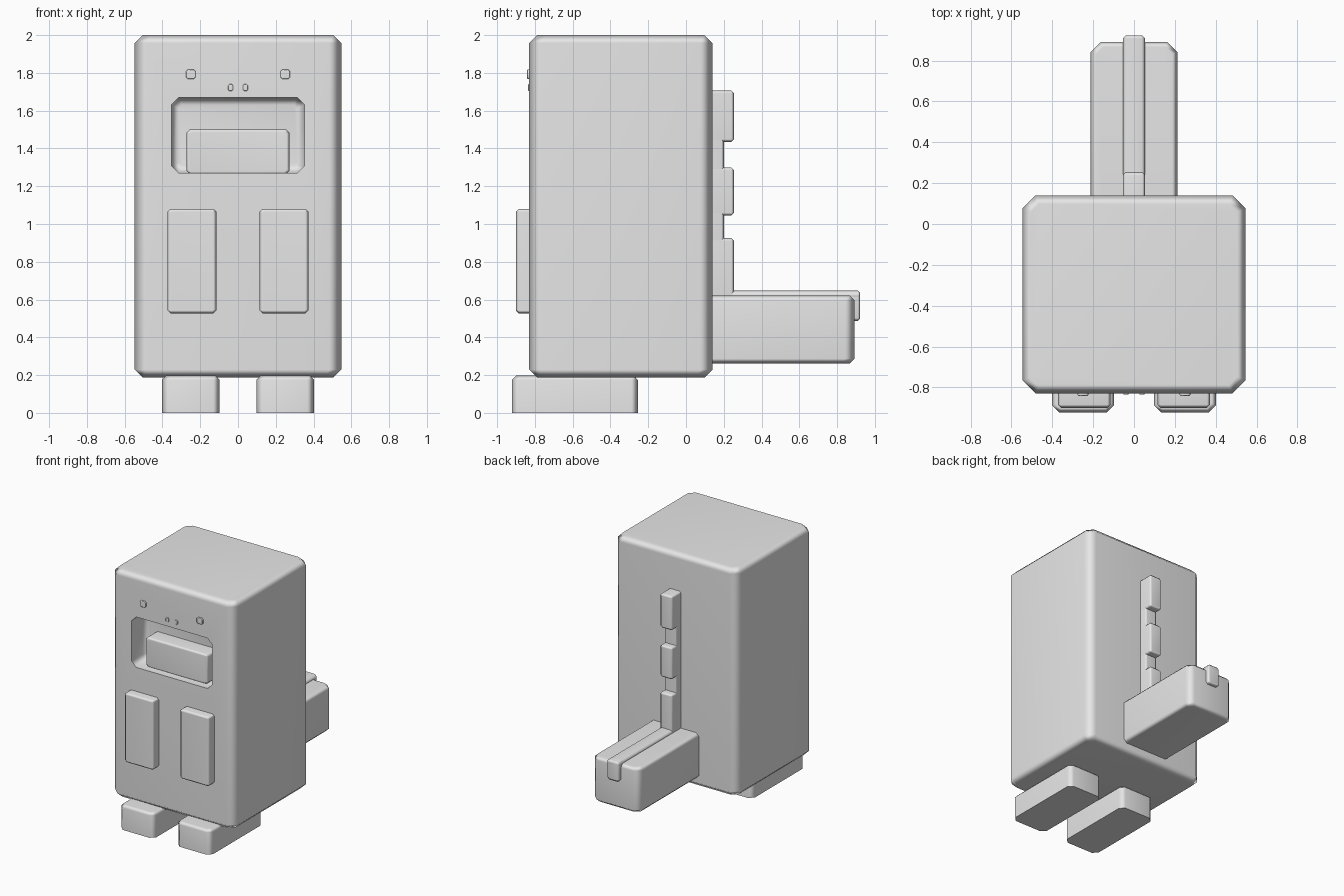
import bpy, bmesh, math

if "Cube" in bpy.data.objects:
    bpy.data.objects.remove(bpy.data.objects["Cube"])

grey = bpy.data.materials.new("light grey")
grey.diffuse_color = (0.8, 0.8, 0.8, 1)
grey.use_nodes = True
grey.node_tree.nodes["Principled BSDF"].inputs["Base Color"].default_value = grey.diffuse_color


def block(name, lo, hi, axis=2, corner=0.03, rim=0.02, ends=(True, True)):
    """Box whose edges along `axis` are chamfered by `corner`, and its end rims by `rim`."""
    bm = bmesh.new()
    bmesh.ops.create_cube(bm, size=1)
    for v in bm.verts:
        for i in range(3):
            v.co[i] = lo[i] if v.co[i] < 0 else hi[i]

    def chamfer(edges, r):
        bmesh.ops.bevel(bm, geom=edges, offset=r, offset_type='OFFSET',
                        segments=1, profile=0.5, affect='EDGES')

    chamfer([e for e in bm.edges
             if abs(e.verts[0].co[axis] - e.verts[1].co[axis]) > 1e-4], corner)
    levels = [c for c, use in ((lo[axis], ends[0]), (hi[axis], ends[1])) if use]
    chamfer([e for e in bm.edges if any(
        all(abs(v.co[axis] - c) < 1e-5 for v in e.verts) for c in levels)], rim)
    bmesh.ops.recalc_face_normals(bm, faces=bm.faces)
    me = bpy.data.meshes.new(name)
    bm.to_mesh(me)
    bm.free()
    me.materials.append(grey)
    ob = bpy.data.objects.new(name, me)
    bpy.context.collection.objects.link(ob)
    return ob


def smooth(ob):
    bpy.ops.object.select_all(action='DESELECT')
    ob.select_set(True)
    bpy.context.view_layer.objects.active = ob
    bpy.ops.object.shade_smooth_by_angle(angle=math.radians(60))
    ob.modifiers.new("flat centres", 'WEIGHTED_NORMAL').keep_sharp = True


parts = []

# body with the mouth hollow cut out of the front
body = block("body", (-.547, -.83, .187), (.547, .14, 2), corner=.065, rim=.042)
cutter = block("mouth_cutter", (-.353, -1.1, 1.27), (.353, -.65, 1.67),
               axis=1, corner=.04, rim=.04, ends=(False, True))
cut = body.modifiers.new("mouth", 'BOOLEAN')
cut.object = cutter
cut.operation = 'DIFFERENCE'
cut.solver = 'EXACT'
bpy.context.view_layer.objects.active = body
bpy.ops.object.modifier_apply(modifier=cut.name)
bpy.data.objects.remove(cutter)
parts.append(body)

# lower jaw inside the mouth
parts.append(block("jaw", (-.273, -.775, 1.262), (.273, -.63, 1.503),
                   axis=1, corner=.02, rim=.015, ends=(True, False)))

# paired parts
for side, s in (("left", -1), ("right", 1)):
    def pair(name, x0, x1, y0, y1, z0, z1, **kw):
        a, b = sorted((s * x0, s * x1))
        parts.append(block(side + "_" + name, (a, y0, z0), (b, y1, z1), **kw))

    front = dict(axis=1, ends=(True, False))
    pair("eye", .224, .276, -.842, -.8, 1.767, 1.817, corner=.01, rim=.004, **front)
    pair("nostril", .026, .052, -.836, -.8, 1.705, 1.74, corner=.006, rim=.003, **front)
    pair("arm", .115, .373, -.9, -.8, .527, 1.08, corner=.015, rim=.015, **front)
    pair("foot", .097, .402, -.922, -.255, 0, .197, corner=.035, rim=.022,
         ends=(False, True))

# tail
parts.append(block("tail", (-.212, .08, .262), (.212, .892, .622), corner=.05, rim=.025))

# ridge along the tail, folding over its tip
parts.append(block("tail_ridge", (-.053, .1, .6), (.053, .922, .647),
                   axis=1, corner=.015, rim=.012, ends=(False, True)))
parts.append(block("tail_ridge_tip", (-.053, .86, .487), (.053, .922, .647),
                   axis=1, corner=.015, rim=.012, ends=(False, True)))

# back ridge with three raised plates
parts.append(block("back_ridge", (-.053, .1, .6), (.053, .2, 1.69),
                   axis=1, corner=.012, rim=.012, ends=(False, True)))
for i, (z0, z1) in enumerate(((.61, .925), (1.045, 1.3), (1.435, 1.707))):
    parts.append(block("back_plate_%d" % (i + 1), (-.055, .1, z0), (.055, .254, z1),
                       axis=1, corner=.014, rim=.014, ends=(False, True)))

for ob in parts:
    smooth(ob)
